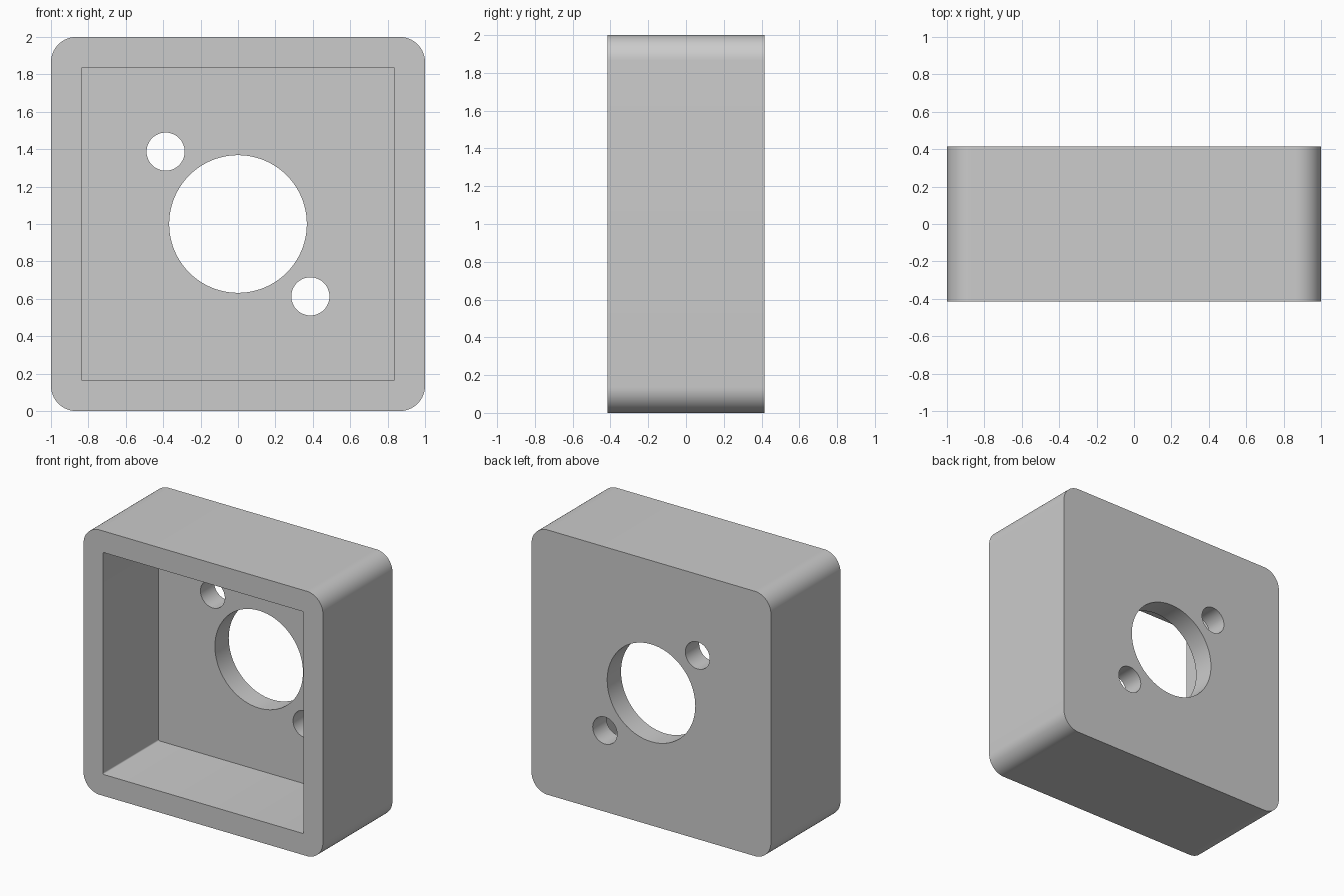
import bpy, bmesh, math
from mathutils import Matrix, Vector

default = bpy.data.objects.get("Cube")
if default:
    bpy.data.objects.remove(default, do_unlink=True)

HALF_DEPTH = 0.415
PLATE = 0.165      # thickness of the back plate
WALL = 0.162       # thickness of the side walls


def finish(name, bm):
    mesh = bpy.data.meshes.new(name)
    bmesh.ops.recalc_face_normals(bm, faces=bm.faces)
    bm.to_mesh(mesh)
    bm.free()
    obj = bpy.data.objects.new(name, mesh)
    bpy.context.collection.objects.link(obj)
    return obj


def rounded_block(name, width, y0, y1, radius, segments):
    """Square block centred at z = 1, rounded along its depth edges."""
    bm = bmesh.new()
    bmesh.ops.create_cube(bm, size=1)
    bmesh.ops.scale(bm, vec=(width, y1 - y0, width), verts=bm.verts)
    bmesh.ops.translate(bm, vec=(0, (y0 + y1) / 2, 1), verts=bm.verts)
    edges = [e for e in bm.edges if abs((e.verts[0].co - e.verts[1].co).y) > 0.1]
    bmesh.ops.bevel(bm, geom=edges, offset=radius, segments=segments,
                    profile=0.5, affect='EDGES')
    return finish(name, bm)


def drill(name, x, z, radius, sides):
    """Cylinder through the back plate."""
    bm = bmesh.new()
    place = Matrix.Translation(Vector((x, HALF_DEPTH, z))) @ Matrix.Rotation(math.pi / 2, 4, 'X')
    bmesh.ops.create_cone(bm, cap_ends=True, segments=sides, radius1=radius,
                          radius2=radius, depth=PLATE * 4, matrix=place)
    return finish(name, bm)


# Outer body
body = rounded_block("housing", 2, -HALF_DEPTH, HALF_DEPTH, 0.135, 16)

# Front pocket, central opening and two diagonal screw holes
cutters = [
    rounded_block("pocket_cutter", 2 - 2 * WALL, -1, HALF_DEPTH - PLATE, 0.01, 4),
    drill("centre_cutter", 0, 1, 0.368, 96),
]
for side, label in ((-1, "right"), (1, "left")):
    cutters.append(drill(label + "_hole_cutter", side * 0.387, 1 - side * 0.387, 0.102, 48))

bpy.context.view_layer.objects.active = body
body.select_set(True)
for cutter in cutters:
    cutter.hide_render = True
    mod = body.modifiers.new(cutter.name, 'BOOLEAN')
    mod.operation = 'DIFFERENCE'
    mod.solver = 'EXACT'
    mod.object = cutter
    bpy.ops.object.modifier_apply(modifier=mod.name)
for cutter in cutters:
    bpy.data.objects.remove(cutter, do_unlink=True)

# Plain grey finish
grey = bpy.data.materials.new("light_grey")
grey.use_nodes = True
colour = (0.6, 0.6, 0.6, 1)
grey.diffuse_color = colour
grey.node_tree.nodes["Principled BSDF"].inputs["Base Color"].default_value = colour
body.data.materials.clear()
body.data.materials.append(grey)

bpy.ops.object.shade_smooth_by_angle(angle=math.radians(30))
